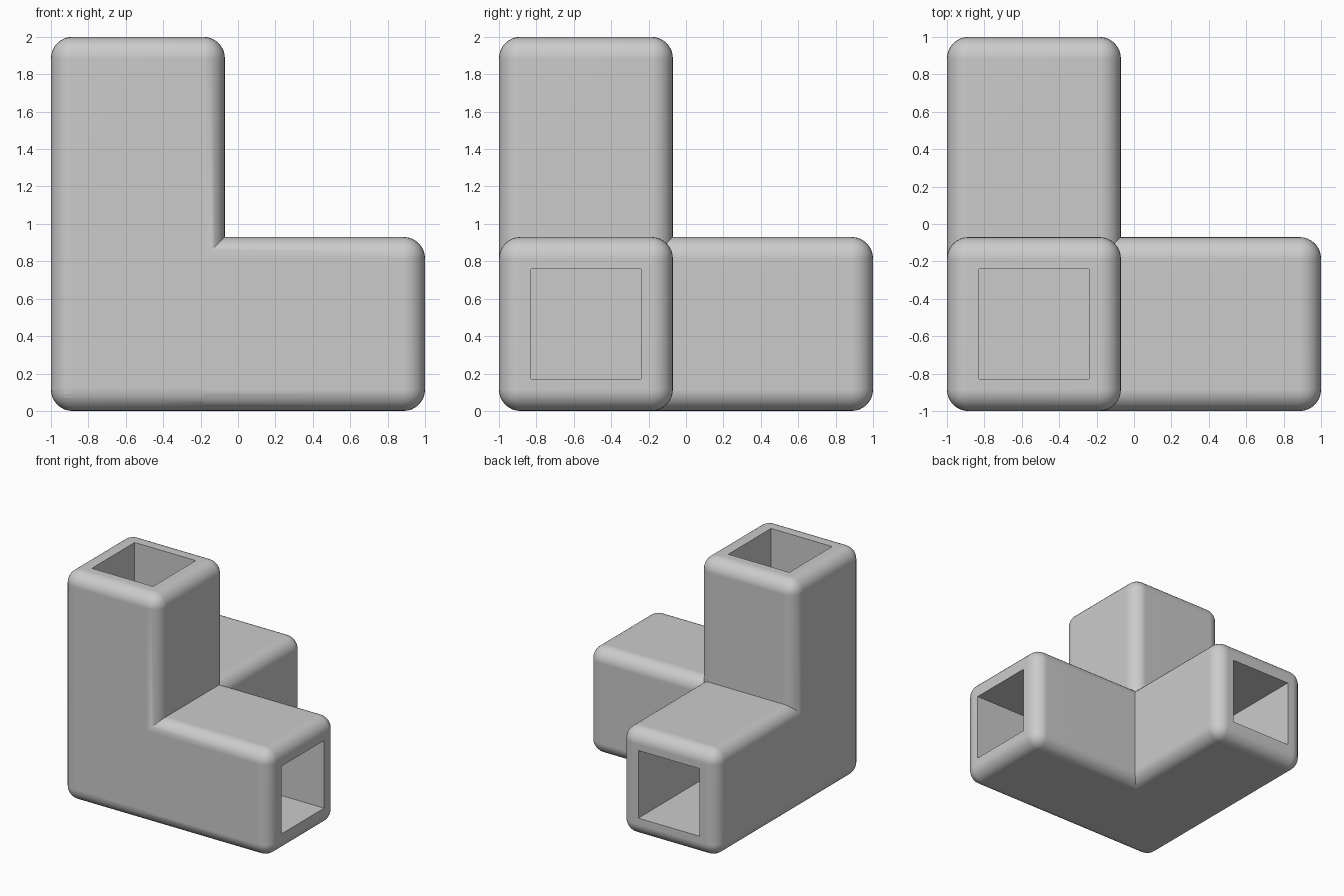
import bpy, bmesh, math
from mathutils import Vector

default = bpy.data.objects.get("Cube")
if default:
    bpy.data.objects.remove(default, do_unlink=True)

WIDTH = 0.93     # outside of the square arm
WALL = 0.17      # from outer face to pocket
RADIUS = 0.115   # rounded edges
INNER = -1 + WIDTH

grey = bpy.data.materials.new("light_grey")
grey.use_nodes = True
grey.diffuse_color = (0.6, 0.6, 0.6, 1)
grey.node_tree.nodes["Principled BSDF"].inputs["Base Color"].default_value = (0.6, 0.6, 0.6, 1)


def box(name, low, high, radius=0):
    """Box between two corners, with optional rounded edges."""
    low, high = Vector(low), Vector(high)
    bm = bmesh.new()
    bmesh.ops.create_cube(bm, size=1)
    for v in bm.verts:
        v.co = Vector((low[i] + (v.co[i] + 0.5) * (high[i] - low[i]) for i in range(3)))
    if radius:
        bmesh.ops.bevel(bm, geom=bm.edges[:], offset=radius, segments=8,
                        profile=0.5, affect='EDGES')
    mesh = bpy.data.meshes.new(name)
    bm.to_mesh(mesh)
    bm.free()
    mesh.materials.append(grey)
    obj = bpy.data.objects.new(name, mesh)
    bpy.context.collection.objects.link(obj)
    return obj


def arm(name, axis):
    """Rounded square arm running the full length of one axis."""
    low, high = [-1, -1, 0], [INNER, INNER, WIDTH]
    high[axis] = low[axis] + 2
    return box(name, low, high, RADIUS)


def pocket(name, axis):
    """Square socket cutter reaching from the open end to the corner block."""
    low, high = [-1, -1, 0], [INNER, INNER, WIDTH]
    start, end = high[axis], low[axis] + 2.1
    low = [v + WALL for v in low]
    high = [v - WALL for v in high]
    low[axis], high[axis] = start, end
    return box(name, low, high)


# Three arms joined at the corner, each with a socket
connector = arm("corner_connector", 0)
helpers = [(arm("depth_arm", 1), 'UNION'), (arm("upright_arm", 2), 'UNION')]
helpers += [(pocket(f"socket_cutter_{i}", i), 'DIFFERENCE') for i in range(3)]
for tool, operation in helpers:
    tool.hide_render = True
    mod = connector.modifiers.new(tool.name, 'BOOLEAN')
    mod.object, mod.operation, mod.solver = tool, operation, 'EXACT'

# Bake the joined shape and discard the helpers
bpy.context.view_layer.update()
graph = bpy.context.evaluated_depsgraph_get()
joined = bpy.data.meshes.new_from_object(connector.evaluated_get(graph))
connector.modifiers.clear()
connector.data = joined
for tool, _ in helpers:
    bpy.data.objects.remove(tool, do_unlink=True)

# Smooth rounded edges, crisp creases and flat faces
bpy.ops.object.select_all(action='DESELECT')
connector.select_set(True)
bpy.context.view_layer.objects.active = connector
bpy.ops.object.shade_smooth_by_angle(angle=math.radians(30))
weighted = connector.modifiers.new("flat_faces", 'WEIGHTED_NORMAL')
weighted.keep_sharp = True
